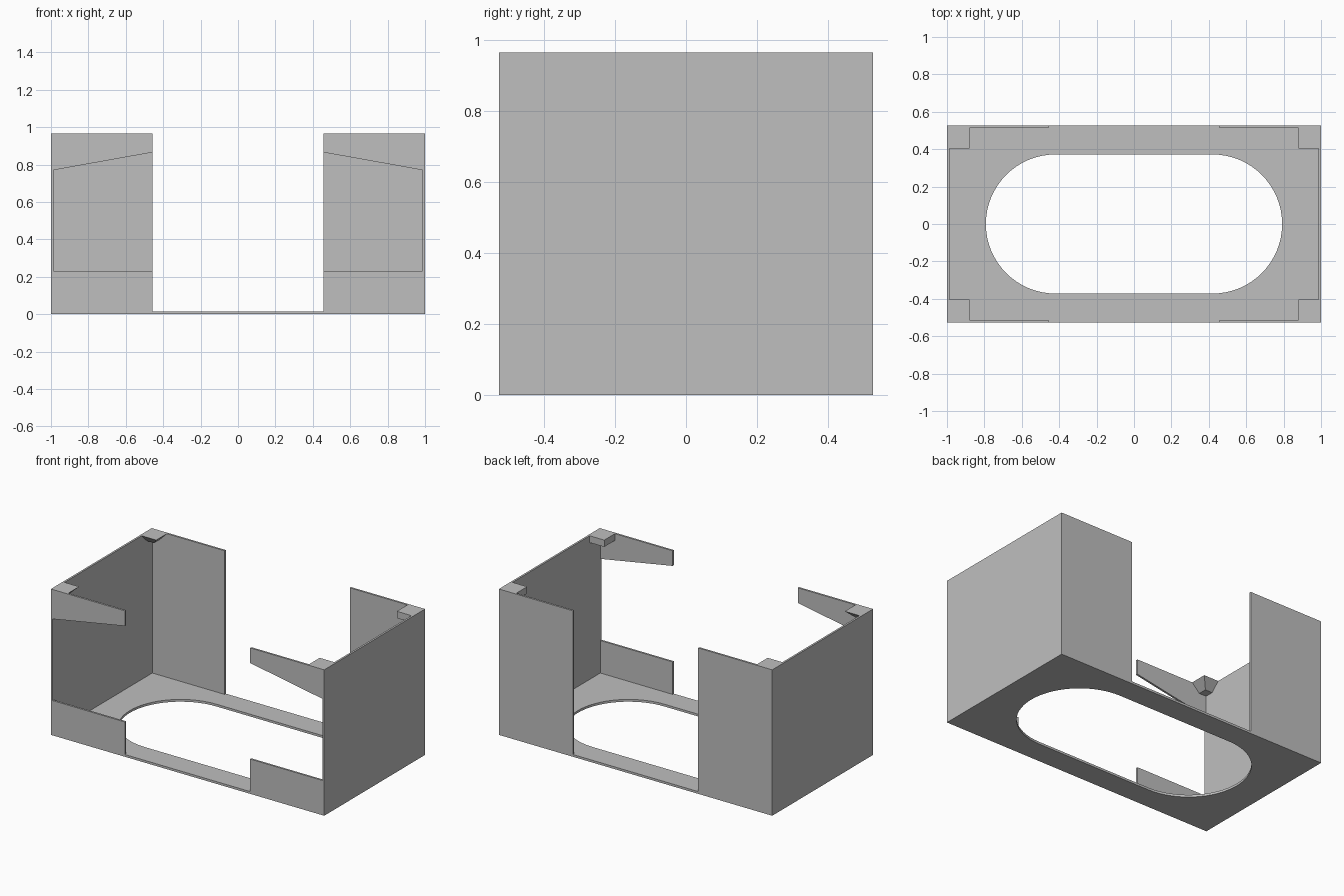
import bpy
import bmesh
import math

cube = bpy.data.objects.get("Cube")
if cube:
    bpy.data.objects.remove(cube, do_unlink=True)

X, Y, H = 1.0, 0.527, 0.965      # outer half sizes and height
T = 0.013                        # wall thickness
FLOOR = 0.015
GAP = 0.458                      # half width of the open middle
XI, YI = X - T, Y - T

grey = bpy.data.materials.new("light grey")
grey.use_nodes = True
colour = (0.52, 0.52, 0.52, 1)
grey.diffuse_color = colour
grey.node_tree.nodes["Principled BSDF"].inputs["Base Color"].default_value = colour


def finish(name, bm):
    bmesh.ops.recalc_face_normals(bm, faces=bm.faces)
    mesh = bpy.data.meshes.new(name)
    bm.to_mesh(mesh)
    bm.free()
    mesh.materials.append(grey)
    obj = bpy.data.objects.new(name, mesh)
    bpy.context.collection.objects.link(obj)
    return obj


def loft(name, bottom, top):
    """Solid between two matching loops of points."""
    bm = bmesh.new()
    a = [bm.verts.new(p) for p in bottom]
    b = [bm.verts.new(p) for p in top]
    bm.faces.new(a)
    bm.faces.new(b)
    for i in range(len(a)):
        j = (i + 1) % len(a)
        bm.faces.new((a[i], a[j], b[j], b[i]))
    return finish(name, bm)


def wall(name, profile, y0, y1):
    """Upright plate from an x-z outline."""
    return loft(name, [(x, y0, z) for x, z in profile], [(x, y1, z) for x, z in profile])


def rect(x0, x1, y0, y1, z):
    return [(x0, y0, z), (x1, y0, z), (x1, y1, z), (x0, y1, z)]


# Floor plate with a rounded slot
bm = bmesh.new()
outer = [p[:2] for p in rect(-X, X, -Y, Y, 0)]
R, S, N = 0.372, 0.42, 32
slot = []
for side, start in ((1, -math.pi / 2), (-1, math.pi / 2)):
    for i in range(N + 1):
        t = start + math.pi * i / N
        slot.append((side * S + R * math.cos(t), R * math.sin(t)))
for loop in (outer, slot):
    vs = [bm.verts.new((x, y, 0)) for x, y in loop]
    for i, v in enumerate(vs):
        bm.edges.new((v, vs[(i + 1) % len(vs)]))
bmesh.ops.triangle_fill(bm, use_beauty=True, edges=bm.edges[:])
bmesh.ops.dissolve_limit(bm, angle_limit=0.01, verts=bm.verts[:], edges=bm.edges[:])
ext = bmesh.ops.extrude_face_region(bm, geom=bm.faces[:], use_keep_orig=True)
for v in ext["geom"]:
    if isinstance(v, bmesh.types.BMVert):
        v.co.z = FLOOR
finish("floor_plate", bm)

for s, label in ((1, "left"), (-1, "right")):
    # End wall
    loft(f"{label}_end_wall", rect(s * XI, s * X, -Y, Y, FLOOR), rect(s * XI, s * X, -Y, Y, H))
    # Back panel
    wall(f"{label}_back_panel",
         [(s * GAP, FLOOR), (s * XI, FLOOR), (s * XI, H), (s * GAP, H)], YI, Y)
    # Front panel: low sill and sloping upper arm
    wall(f"{label}_front_sill",
         [(s * GAP, FLOOR), (s * XI, FLOOR), (s * XI, 0.23), (s * GAP, 0.23)], -Y, -YI)
    wall(f"{label}_front_arm",
         [(s * GAP, 0.865), (s * XI, 0.77), (s * XI, H), (s * GAP, H)], -Y, -YI)
    # Corner blocks, square on one end and tapering downward on the other
    for d, end in ((-1, "front"), (1, "back")):
        depth, shrink = (0.045, 0) if s > 0 else (0.055, 0.055)
        low = rect(s * (0.88 + shrink), s * XI, d * (0.403 + shrink), d * YI, H - depth)
        high = rect(s * 0.88, s * XI, d * 0.403, d * YI, H)
        loft(f"{label}_{end}_corner_block", low, high)
